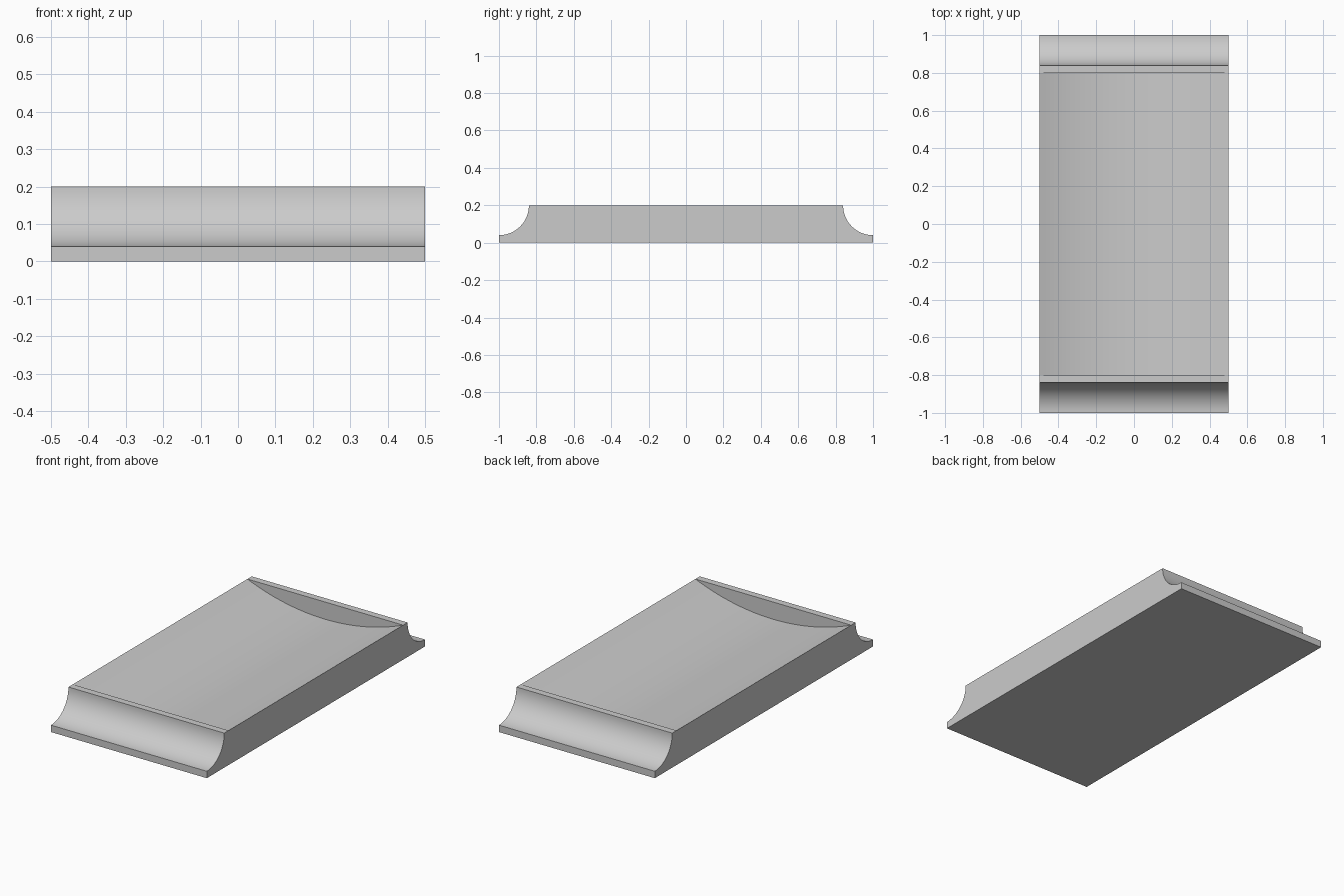
import bpy, bmesh, math

cube = bpy.data.objects.get("Cube")
if cube:
    bpy.data.objects.remove(cube, do_unlink=True)

HALF_WIDTH, HALF_LENGTH, HEIGHT = 0.5, 1.0, 0.2
COVE, DISH_END, DISH_DEPTH = 0.16, 0.8, 0.1
COVE_STEPS, DISH_STEPS = 20, 32

grey = bpy.data.materials.new("plain grey")
grey.use_nodes = True
colour = (0.6, 0.6, 0.6, 1)
grey.diffuse_color = colour
grey.node_tree.nodes["Principled BSDF"].inputs["Base Color"].default_value = colour

# Circular arc of the shallow trough across the top
radius = (HALF_WIDTH ** 2 + DISH_DEPTH ** 2) / (2 * DISH_DEPTH)
spread = math.asin(HALF_WIDTH / radius)


def profile(floor):
    """Side outline: foot, concave cove, rim and trough floor, then mirrored."""
    half = [(HALF_LENGTH, 0)]
    for i in range(COVE_STEPS + 1):
        a = math.pi / 2 * i / COVE_STEPS
        half.append((HALF_LENGTH - COVE * math.sin(a), HEIGHT - COVE * math.cos(a)))
    half += [(DISH_END, HEIGHT), (DISH_END, floor)]
    return half + [(-y, z) for y, z in reversed(half)]


# Loft the outline across the width, following the trough arc
bm = bmesh.new()
rows = []
for i in range(DISH_STEPS + 1):
    a = spread * (2 * i / DISH_STEPS - 1)
    floor = HEIGHT - DISH_DEPTH + radius * (1 - math.cos(a))
    rows.append([bm.verts.new((radius * math.sin(a), y, z)) for y, z in profile(floor)])

count = len(rows[0])
for left, right in zip(rows, rows[1:]):
    for j in range(count):
        k = (j + 1) % count
        bm.faces.new((left[j], left[k], right[k], right[j]))

# Flat sides, then merge the rim corners and tidy the flat areas
bm.faces.new(rows[0])
bm.faces.new(rows[-1])
bmesh.ops.remove_doubles(bm, verts=bm.verts, dist=0.0001)
bmesh.ops.dissolve_limit(bm, angle_limit=math.radians(0.3),
                         verts=bm.verts, edges=bm.edges)
bmesh.ops.recalc_face_normals(bm, faces=bm.faces)

mesh = bpy.data.meshes.new("dished_slab")
bm.to_mesh(mesh)
bm.free()
mesh.materials.append(grey)
slab = bpy.data.objects.new("dished_slab", mesh)
bpy.context.collection.objects.link(slab)

bpy.ops.object.select_all(action="DESELECT")
slab.select_set(True)
bpy.context.view_layer.objects.active = slab
bpy.ops.object.shade_smooth_by_angle(angle=math.radians(30))
